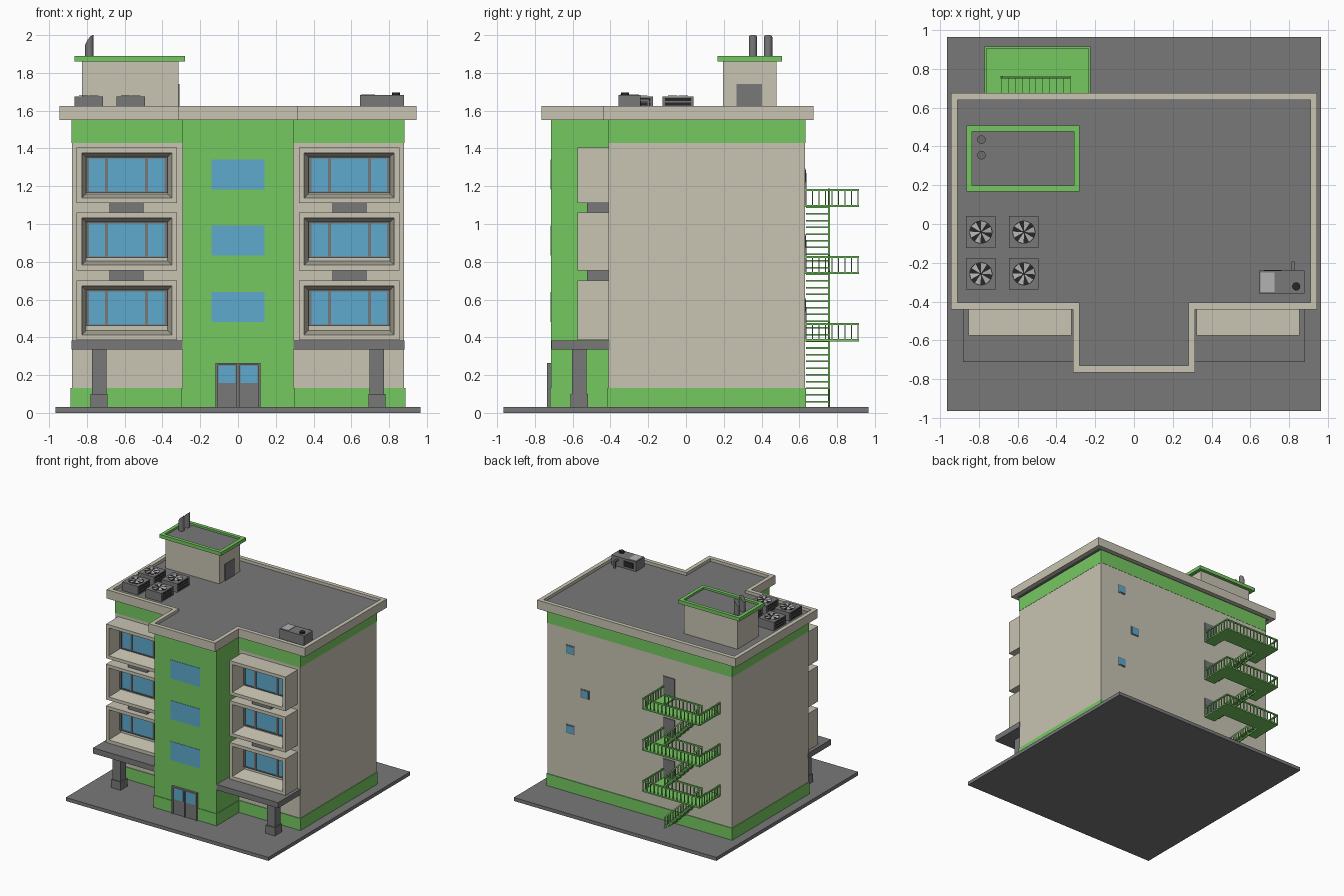
import bpy, bmesh, math
from mathutils import Vector, Matrix

if "Cube" in bpy.data.objects:
    bpy.data.objects.remove(bpy.data.objects["Cube"])

def mat(name, c):
    m = bpy.data.materials.new(name)
    m.diffuse_color = (*c, 1)
    m.use_nodes = True
    m.node_tree.nodes["Principled BSDF"].inputs["Base Color"].default_value = m.diffuse_color
    return m

BEIGE = mat("beige", (0.58, 0.55, 0.45))
GREEN = mat("green", (0.18, 0.58, 0.12))
BLUE = mat("glass", (0.11, 0.40, 0.61))
GREY = mat("grey", (0.19, 0.19, 0.19))
DARK = mat("dark", (0.02, 0.02, 0.02))
LIGHT = mat("light", (0.45, 0.45, 0.45))

def finish(bm, name, m, smooth=False):
    bmesh.ops.recalc_face_normals(bm, faces=bm.faces)
    me = bpy.data.meshes.new(name)
    bm.to_mesh(me)
    bm.free()
    me.materials.append(m)
    o = bpy.data.objects.new(name, me)
    bpy.context.collection.objects.link(o)
    if smooth:
        bpy.ops.object.select_all(action='DESELECT')
        o.select_set(True)
        bpy.context.view_layer.objects.active = o
        bpy.ops.object.shade_smooth_by_angle(angle=math.radians(40))
    return o

def add_box(bm, x0, x1, y0, y1, z0, z1):
    M = Matrix.Translation(((x0+x1)/2, (y0+y1)/2, (z0+z1)/2)) @ Matrix.Diagonal((abs(x1-x0), abs(y1-y0), abs(z1-z0), 1))
    bmesh.ops.create_cube(bm, size=1, matrix=M)

def boxes(name, m, *bs):
    bm = bmesh.new()
    for b in bs:
        add_box(bm, *b)
    return finish(bm, name, m)

def beam(bm, p, q, w):
    p, q = Vector(p), Vector(q)
    d = q - p
    R = d.to_track_quat('X', 'Z').to_matrix().to_4x4()
    bmesh.ops.create_cube(bm, size=1, matrix=Matrix.Translation((p+q)/2) @ R @ Matrix.Diagonal((d.length + w, w, w, 1)))

def cyl(name, m, x, y, z0, z1, r, slant=0, n=16):
    bm = bmesh.new()
    bmesh.ops.create_cone(bm, cap_ends=True, segments=n, radius1=r, radius2=r, depth=z1-z0,
                          matrix=Matrix.Translation((x, y, (z0+z1)/2)))
    for v in bm.verts:
        if v.co.z > (z0+z1)/2:
            v.co.z -= slant * ((x + r - v.co.x) / (2*r)) ** 2
    return finish(bm, name, m, True)

def loft(name, m, loops, closed=False, cap=()):
    """Bridge successive point loops; optionally close the sequence or cap chosen loops."""
    bm = bmesh.new()
    L = [[bm.verts.new(p) for p in lp] for lp in loops]
    n = len(L[0])
    for a in range(len(L) - (0 if closed else 1)):
        A, B = L[a], L[(a+1) % len(L)]
        for i in range(n):
            j = (i+1) % n
            bm.faces.new((A[i], A[j], B[j], B[i]))
    for c in cap:
        bm.faces.new(L[c])
    return finish(bm, name, m)

def at(poly, z):
    return [(x, y, z) for x, y in poly]

def tshape(w, t, back, front, tip):
    return [(-w, front), (-t, front), (-t, tip), (t, tip), (t, front), (w, front), (w, back), (-w, back)]

def rect(x0, x1, y0, y1):
    return [(x0, y0), (x1, y0), (x1, y1), (x0, y1)]

def ring(name, m, outer, inner, z0, z1):
    return loft(name, m, [at(outer, z0), at(outer, z1), at(inner, z1), at(inner, z0)], closed=True)

# ground slab and main volumes
boxes("ground_slab", GREY, (-.965, .965, -.965, .965, 0, .03))
boxes("main_walls", BEIGE, (-.88, .88, -.41, .63, .03, 1.43))
boxes("top_band", GREEN, (-.882, .882, -.412, .632, 1.43, 1.55))
boxes("entrance_tower", GREEN, (-.295, .295, -.715, -.40, .03, 1.55))
base = tshape(.886, .30, .636, -.416, -.72)
loft("base_band", GREEN, [at(base, .03), at(base, .133)], cap=(0, 1))

# roof
deck = tshape(.93, .30, .66, -.425, -.75)
loft("roof_deck", GREY, [at(deck, 1.551), at(deck, 1.60)], cap=(0, 1))
ring("roof_parapet", BEIGE, tshape(.945, .315, .675, -.44, -.765), tshape(.91, .28, .64, -.405, -.73), 1.55, 1.625)

# stair house on the roof
boxes("roof_house", BEIGE, (-.825, -.315, .195, .48, 1.6, 1.87))
ring("roof_house_rim", GREEN, rect(-.865, -.28, .168, .507), rect(-.835, -.31, .198, .477), 1.86, 1.89)
boxes("roof_house_top", GREY, (-.84, -.305, .193, .482, 1.862, 1.874))
boxes("roof_house_door", GREY, (-.32, -.309, .268, .402, 1.6, 1.742))
for y in (.355, .435):
    cyl("vent_pipe", GREY, -.787, y, 1.87, 2.0, .022, .05)

# fan units
for cx in (-.79, -.568):
    for cy in (-.042, -.257):
        boxes("fan_unit", GREY, (cx-.07, cx+.07, cy-.077, cy+.077, 1.6, 1.672),
              *[(cx-.076, cx+.076, cy-.082, cy+.082, z, z+.006) for z in (1.6, 1.622, 1.644, 1.668)],
              *[(cx+s*.064, cx+s*.076, cy+t*.07, cy+t*.082, 1.6, 1.67) for s in (-1, 1) for t in (-1, 1)],
              *[(cx-.076, cx+.076, cy+t*.072, cy+t*.082, 1.6, 1.67) for t in (-1, 1)])
        boxes("fan_unit_vents", DARK, (cx-.072, cx+.072, cy-.069, cy+.069, 1.605, 1.666))
        cyl("fan_well", DARK, cx, cy, 1.665, 1.676, .06, n=24)
        bm = bmesh.new()
        for i in range(6):
            a = i * math.pi / 3
            f = [bm.verts.new((cx + r*math.cos(a+b), cy + r*math.sin(a+b), z))
                 for r, b, z in ((.008, 0, 1.678), (.057, -.05, 1.677), (.057, .5, 1.68), (.008, .5, 1.68))]
            bm.faces.new(f)
        finish(bm, "fan_blades", LIGHT)

# generator unit
boxes("generator", GREY, (.645, .88, -.358, -.24, 1.6, 1.682))
boxes("generator_panel", LIGHT, (.652, .725, -.35, -.25, 1.67, 1.686))
boxes("generator_vent", DARK, (.67, .76, -.25, -.237, 1.615, 1.665))
cyl("generator_exhaust", DARK, .837, -.322, 1.67, 1.697, .021)
bm = bmesh.new()
beam(bm, (.82, -.25, 1.655), (.82, -.2, 1.655), .015)
beam(bm, (.82, -.2, 1.655), (.82, -.2, 1.6), .015)
finish(bm, "generator_pipe", GREY)

# window bays, canopies and columns on both sides
BAYS = ((.385, .70), (.755, 1.06), (1.11, 1.405))
for s in (-1, 1):
    for k, (z0, z1) in enumerate(BAYS):
        def frame(d, y):
            return [(s*(.322+d), y, z0+d), (s*(.855-d), y, z0+d), (s*(.855-d), y, z1-d), (s*(.322+d), y, z1-d)]
        loft("window_bay", BEIGE, [frame(0, -.405), frame(0, -.575), frame(.028, -.575), frame(.05, -.445)], cap=(0, 3))
        a, b, w0, w1 = .376, .803, z1-.24, z1-.05
        xs = (a+.006, .485, .695, b-.006)
        boxes("bay_glass", BLUE, (s*a, s*b, -.455, -.44, w0, w1))
        boxes("bay_window_frame", GREY,
              *[(s*x-.008, s*x+.008, -.462, -.44, w0, w1) for x in xs],
              (s*a, s*b, -.462, -.44, w0, w0+.007), (s*a, s*b, -.462, -.44, w1-.007, w1))
        if k:
            boxes("bay_spacer", GREY, (s*.50, s*.68, -.525, -.465, BAYS[k-1][1]-.005, z0+.005),
                  (s*.50, s*.68, -.47, -.405, BAYS[k-1][1]-.005, z0+.005))
    boxes("canopy", GREY, (s*.29, s*.882, -.713, -.405, .335, .383))
    boxes("canopy_column", GREY, (s*.697, s*.773, -.603, -.527, .09, .34), (s*.69, s*.78, -.612, -.518, .03, .10))

# tower windows and entrance
for z in (.48, .832, 1.182):
    boxes("tower_window", BLUE, (-.14, .14, -.718, -.70, z, z+.16))
boxes("entrance_doors", GREY, (-.12, .12, -.727, -.70, .03, .265))
boxes("entrance_door_frame", GREY, *[(x-.007, x+.007, -.735, -.7, .03, .265) for x in (-.113, 0, .113)],
      (-.12, .12, -.735, -.7, .253, .265))
boxes("entrance_glass", BLUE, *[(s*.012, s*.104, -.73, -.7, .158, .252) for s in (-1, 1)])

# rear windows
for x, z in ((.66, .57), (.52, .91), (.66, 1.255)):
    boxes("rear_window_frame", GREY, (x-.04, x+.04, .62, .633, z-.038, z+.038))
    boxes("rear_window", BLUE, (x-.032, x+.032, .62, .636, z-.03, z+.03))

# fire escape: landing, flight, railings and door for every storey
def railing(bm, p, q, h=.085):
    p, q, up = Vector(p), Vector(q), Vector((0, 0, h))
    n = max(2, round((q-p).length / .036))
    beam(bm, p+up, q+up, .011)
    beam(bm, p, q, .011)
    for i in range(n+1):
        c = p.lerp(q, i/n)
        beam(bm, c, c+up, .007)

RISE, N = .355, 10
for k in range(3):
    z = .385 + RISE*k
    boxes("escape_door", GREY, (-.335, -.225, .62, .637, z, z+.175))
    boxes("escape_landing", GREEN, (-.77, -.225, .755, .915, z-.006, z+.006),
          (-.77, -.68, .63, .755, z-.006, z+.006), (-.33, -.225, .63, .755, z-.006, z+.006))
    boxes("escape_treads", GREEN, *[(-.33-.035*i, -.33-.035*(i+1)-.004, .635, .755,
          z-RISE+RISE*(i+1)/N-.01, z-RISE+RISE*(i+1)/N-.002) for i in range(N-1)],
          (-.645, -.68, .635, .755, z-.01, z-.002))
    bm = bmesh.new()
    railing(bm, (-.766, .911, z), (-.229, .911, z))
    railing(bm, (-.766, .635, z), (-.766, .911, z))
    railing(bm, (-.229, .635, z), (-.229, .911, z))
    railing(bm, (-.68, .759, z), (-.33, .759, z))
    railing(bm, (-.33, .757, z-RISE+.01), (-.68, .757, z))
    finish(bm, "escape_railing", GREEN)
